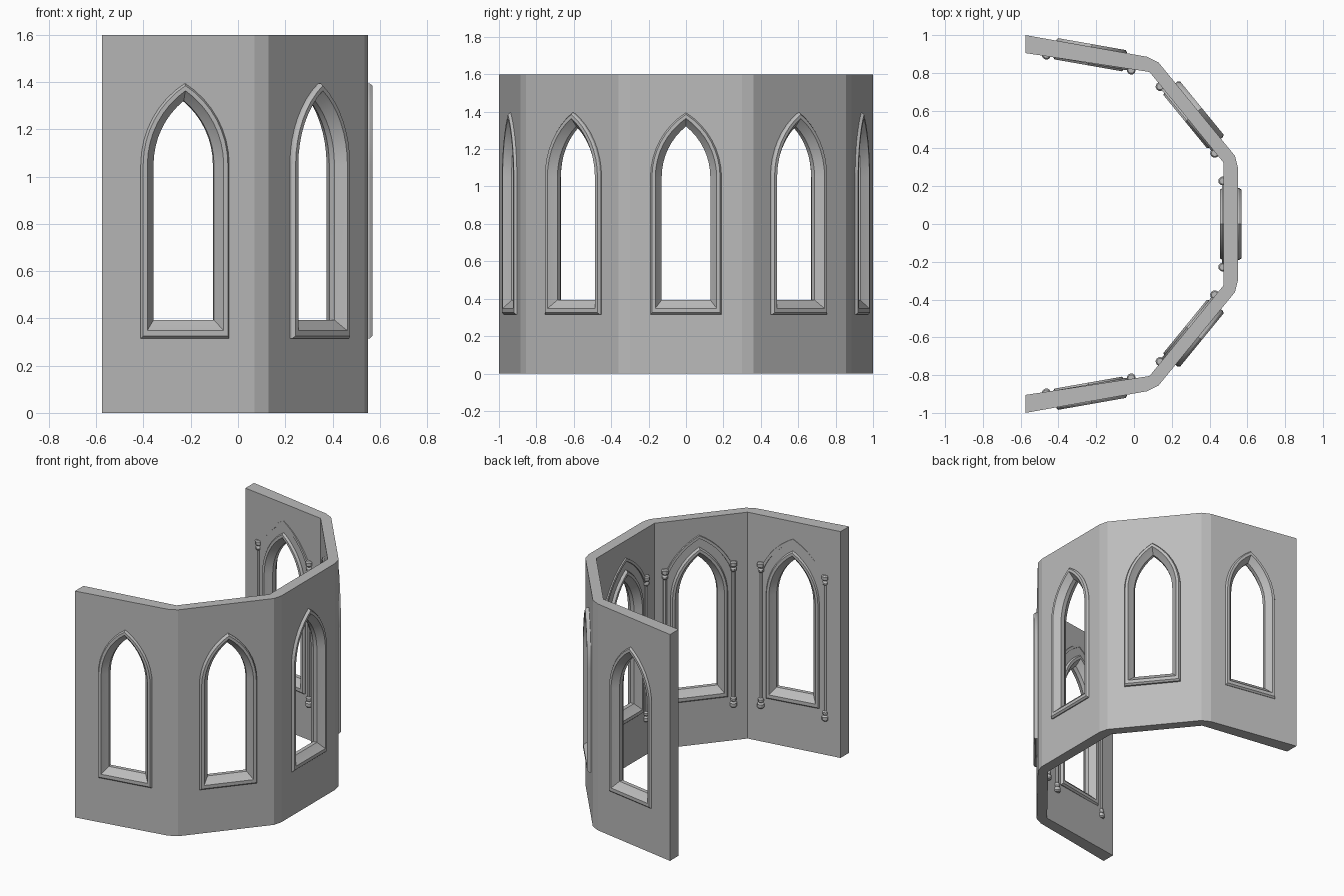
import bpy, bmesh
from math import cos, sin, pi, radians, acos, asin, sqrt

if "Cube" in bpy.data.objects:
    bpy.data.objects.remove(bpy.data.objects["Cube"], do_unlink=True)

# One plain stone colour
stone = bpy.data.materials.new("stone_grey")
stone.use_nodes = True
stone.diffuse_color = (0.5, 0.5, 0.5, 1)
stone.node_tree.nodes["Principled BSDF"].inputs["Base Color"].default_value = (0.5, 0.5, 0.5, 1)

HALF, SPRING, CENTRE, RADIUS = 0.19, 1.05, 0.218, 0.408
SILL = 0.315


def make(name, bm, smooth=True):
    bmesh.ops.recalc_face_normals(bm, faces=bm.faces[:])
    mesh = bpy.data.meshes.new(name)
    bm.to_mesh(mesh)
    bm.free()
    mesh.materials.append(stone)
    ob = bpy.data.objects.new(name, mesh)
    bpy.context.collection.objects.link(ob)
    activate(ob)
    if smooth:
        bpy.ops.object.shade_smooth_by_angle(angle=radians(30))
    return ob


def activate(ob):
    bpy.ops.object.select_all(action='DESELECT')
    ob.select_set(True)
    bpy.context.view_layer.objects.active = ob


def loft(rings, ring_closed=True, stack_closed=False):
    """Join point rings with quads; open stacks get end caps."""
    bm = bmesh.new()
    rows = [[bm.verts.new(p) for p in ring] for ring in rings]
    n, m = len(rows[0]), len(rows)
    for i in range(m if stack_closed else m - 1):
        a, b = rows[i], rows[(i + 1) % m]
        for j in range(n if ring_closed else n - 1):
            k = (j + 1) % n
            bm.faces.new((a[j], a[k], b[k], b[j]))
    if not stack_closed:
        bm.faces.new(rows[0])
        bm.faces.new(rows[-1])
    return bm


def arc(inset, start=0.0, steps=8):
    """Pointed arch, right foot to left foot, as (x, z)."""
    r = RADIUS - inset
    tip = acos(CENTRE / r)
    right = []
    for i in range(steps + 1):
        t = start + (tip - start) * i / steps
        right.append((r * cos(t) - CENTRE, SPRING + r * sin(t)))
    return right + [(-x, z) for x, z in reversed(right[:-1])]


def outline(inset, y):
    """Closed window outline, inset from the frame's outer edge."""
    w, z = HALF - inset, SILL + 1.3 * inset
    return [(x, y, h) for x, h in [(-w, z), (w, z)] + arc(inset)]


# Wall: faceted half ring with softened outer corners
outer = [(-0.575, -1.0), (0.07, -0.885), (0.13, -0.855), (0.535, -0.36), (0.55, -0.30)]
inner = [(-0.575, -0.905), (0.082, -0.805), (0.474, -0.325)]


def mirrored(points):
    return points + [(x, -y) for x, y in reversed(points)]


plan = mirrored(outer) + mirrored(inner)[::-1]
wall = make("wall", loft([[(x, y, z) for x, y in plan] for z in (0, 1.6)]), smooth=False)

# Window bays: name, centre in the wall thickness, heading
bays = [("front", -0.232, -0.896, 10), ("front_diagonal", 0.315, -0.578, 50.7)]
bays += [(n.replace("front", "back"), x, -y, 180 - a) for n, x, y, a in bays]
bays.append(("middle", 0.512, 0, 90))

# Moulding section, outside to inside: (inset, depth)
half = [(0, 0.045), (0.008, 0.057), (0.026, 0.057), (0.034, 0.045), (0.06, 0.014)]
section = [(d, -w) for d, w in half] + [(d, w) for d, w in reversed(half)]

# Colonnette profile, bottom half: (radius, height)
foot = [(0.017, 0.24), (0.024, 0.248), (0.024, 0.27), (0.014, 0.28),
        (0.02, 0.29), (0.02, 0.303), (0.012, 0.312)]
TOP = 1.27
profile = foot + [(r, 0.24 + TOP - z) for r, z in reversed(foot)]
SPACING = 0.228


def place(ob, bay):
    ob.location = (bay[1], bay[2], 0)
    ob.rotation_euler = (0, 0, radians(bay[3]))


for bay in bays:
    name = bay[0]

    # Cut the opening through the wall
    cutter = make(name + "_cutter", loft([outline(0.03, y) for y in (-0.2, 0.2)]), smooth=False)
    place(cutter, bay)
    cutter.hide_render = True
    bpy.context.view_layer.update()
    activate(wall)
    cut = wall.modifiers.new("opening", 'BOOLEAN')
    cut.operation = 'DIFFERENCE'
    cut.solver = 'EXACT'
    cut.object = cutter
    bpy.ops.object.modifier_apply(modifier=cut.name)
    bpy.data.objects.remove(cutter, do_unlink=True)

    # Moulded window frame, proud of both wall faces
    frame = make(name + "_window_frame", loft([outline(d, y) for d, y in section], stack_closed=True))
    place(frame, bay)

    # Thin hood moulding over the arch on the inner face
    rings = []
    for inset, y in ((-0.074, 0.03), (-0.072, 0.047), (-0.054, 0.047), (-0.052, 0.03)):
        start = acos((SPACING + CENTRE) / (RADIUS - inset))
        rings.append([(x, y, z) for x, z in arc(inset, start)])
    bm = loft([list(p) for p in zip(*rings)])
    place(make(name + "_hood_moulding", bm), bay)

    # Slim colonnettes flanking the window inside
    for side, label in ((-1, "a"), (1, "b")):
        rings = [[(side * SPACING + r * cos(2 * pi * i / 12), 0.042 + r * sin(2 * pi * i / 12), z)
                  for i in range(12)] for r, z in profile]
        place(make(f"{name}_colonnette_{label}", loft(rings)), bay)
